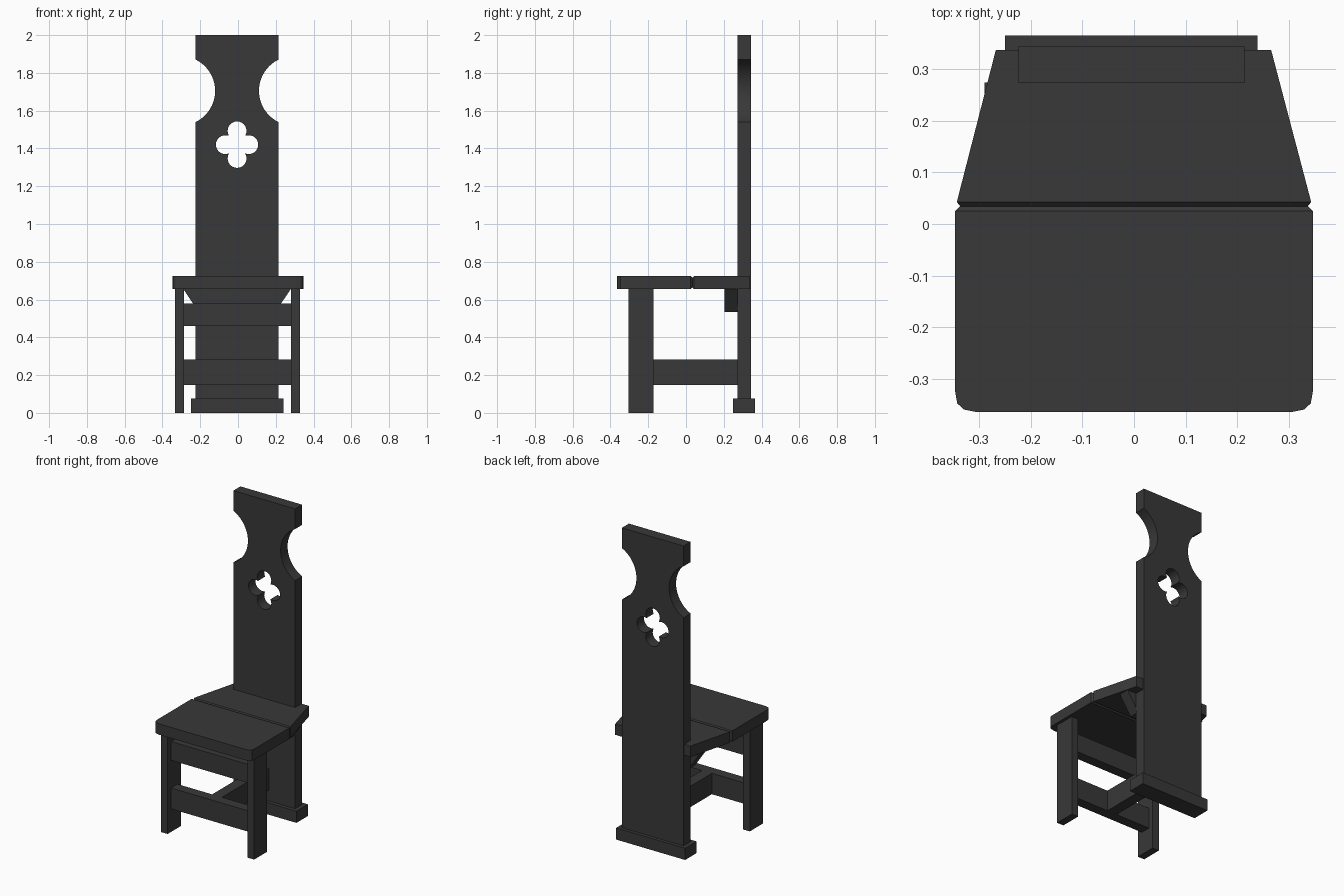
import bpy, bmesh
from math import cos, sin, radians

cube = bpy.data.objects.get("Cube")
if cube:
    bpy.data.objects.remove(cube, do_unlink=True)

wood = bpy.data.materials.new("dark_wood")
wood.use_nodes = True
color = (0.04, 0.04, 0.04, 1)
wood.diffuse_color = color
wood.node_tree.nodes["Principled BSDF"].inputs["Base Color"].default_value = color

MID = -0.005  # the back and foot sit slightly off the centre line


def add_object(name, mesh):
    obj = bpy.data.objects.new(name, mesh)
    bpy.context.collection.objects.link(obj)
    mesh.materials.append(wood)
    return obj


def prism(name, points, low, high, axis="z", joint_y=None):
    """Extrude a profile along z (points are x, y) or along y (points are x, z)."""
    def place(p, t):
        return (p[0], p[1], t) if axis == "z" else (p[0], t, p[1])
    bm = bmesh.new()
    rings = [[bm.verts.new(place(p, t)) for p in points] for t in (low, high)]
    bm.faces.new(rings[0])
    bm.faces.new(rings[1])
    n = len(points)
    for i in range(n):
        j = (i + 1) % n
        bm.faces.new((rings[0][i], rings[0][j], rings[1][j], rings[1][i]))
    bmesh.ops.recalc_face_normals(bm, faces=bm.faces)
    if joint_y is not None:  # ease the edges where two boards meet
        edges = [e for e in bm.edges if all(abs(v.co.y - joint_y) < 1e-4 for v in e.verts)]
        bmesh.ops.bevel(bm, geom=edges, offset=0.009, segments=1, affect="EDGES")
    mesh = bpy.data.meshes.new(name)
    bm.to_mesh(mesh)
    bm.free()
    return add_object(name, mesh)


def box(name, x0, x1, y0, y1, z0, z1):
    return prism(name, [(x0, y0), (x1, y0), (x1, y1), (x0, y1)], z0, z1)


def arc(cx, cy, r, start, end, steps=16):
    angles = [radians(start + (end - start) * i / steps) for i in range(steps + 1)]
    return [(cx + r * cos(a), cy + r * sin(a)) for a in angles]


# Tall back board: outline with scooped neck, and a four-lobed opening
HALF = 0.219
right_scoop = arc(0.3, 1.705, 0.184, 244, 116, 20)
right_scoop[0], right_scoop[-1] = (HALF, 1.54), (HALF, 1.87)
right = [(HALF, 0)] + right_scoop + [(HALF, 2)]
outline = right + [(-x, z) for x, z in reversed(right)]

opening = []
for turn, reach, spread in ((0, 0.062, 110), (90, 0.073, 120), (180, 0.062, 110), (270, 0.073, 120)):
    a = radians(turn)
    opening += arc(reach * cos(a), 1.42 + reach * sin(a), 0.05, turn - spread, turn + spread)

curve = bpy.data.curves.new("back_board_profile", "CURVE")
curve.dimensions = "2D"
curve.fill_mode = "BOTH"
curve.extrude = 0.0355
for loop in (outline, opening):
    spline = curve.splines.new("POLY")
    spline.points.add(len(loop) - 1)
    for point, (x, z) in zip(spline.points, loop):
        point.co = (x, z, 0, 1)
    spline.use_cyclic_u = True
back = add_object("back_board", curve)
back.location = (MID, 0.309, 0)
back.rotation_euler = (radians(90), 0, 0)
bpy.ops.object.select_all(action="DESELECT")
back.select_set(True)
bpy.context.view_layer.objects.active = back
bpy.ops.object.convert(target="MESH")
bpy.ops.object.shade_smooth_by_angle(angle=radians(30))

# Foot under the back board
box("back_foot", -0.25, 0.24, 0.25, 0.366, 0, 0.075)

# Seat: rounded front board and tapered rear board
JOINT = 0.034
corner = [(0.305, -0.365), (0.33, -0.36), (0.343, -0.348), (0.347, -0.325)]
side = corner + [(0.347, JOINT)]
prism("seat_front", side + [(-x, y) for x, y in reversed(side)], 0.655, 0.725, joint_y=JOINT)
prism("seat_rear", [(0.346, JOINT), (0.266, 0.338), (-0.268, 0.338), (-0.346, JOINT)],
      0.655, 0.725, joint_y=JOINT)

# Front legs
box("front_leg_right", -0.333, -0.286, -0.305, -0.172, 0, 0.656)
box("front_leg_left", 0.281, 0.328, -0.305, -0.172, 0, 0.656)

# Rails between the legs, and the stretcher running back to the board
box("upper_rail", -0.287, 0.282, -0.27, -0.205, 0.46, 0.58)
box("lower_rail", -0.287, 0.282, -0.27, -0.205, 0.148, 0.282)
box("stretcher", MID - 0.035, MID + 0.035, -0.206, 0.275, 0.148, 0.282)

# Tapered support under the rear of the seat
prism("seat_support", [(MID - 0.285, 0.656), (MID - 0.203, 0.535),
                       (MID + 0.203, 0.535), (MID + 0.285, 0.656)], 0.205, 0.275, axis="y")
